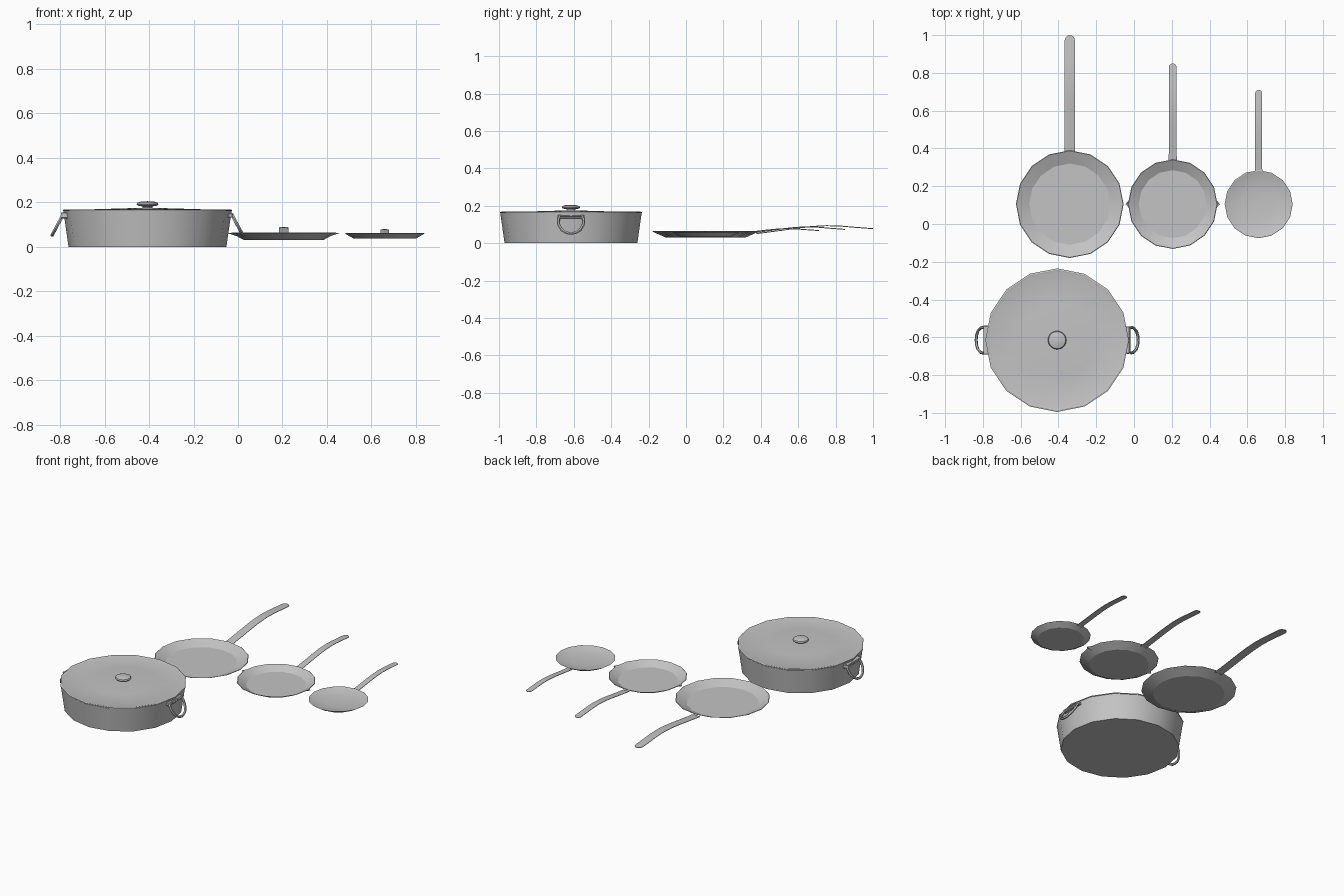
import bpy, bmesh, math

if "Cube" in bpy.data.objects:
    bpy.data.objects.remove(bpy.data.objects["Cube"])

steel = bpy.data.materials.new("brushed steel grey")
steel.diffuse_color = (0.55, 0.55, 0.55, 1)
steel.use_nodes = True
steel.node_tree.nodes["Principled BSDF"].inputs["Base Color"].default_value = steel.diffuse_color


def finish(name, bm, angle=None):
    """Turn a bmesh into a named steel object."""
    bmesh.ops.remove_doubles(bm, verts=bm.verts, dist=1e-5)
    bmesh.ops.recalc_face_normals(bm, faces=bm.faces)
    me = bpy.data.meshes.new(name)
    bm.to_mesh(me)
    bm.free()
    me.materials.append(steel)
    ob = bpy.data.objects.new(name, me)
    bpy.context.collection.objects.link(ob)
    if angle:
        bpy.ops.object.select_all(action='DESELECT')
        ob.select_set(True)
        bpy.context.view_layer.objects.active = ob
        bpy.ops.object.shade_smooth_by_angle(angle=math.radians(angle))
    return ob


def lathe(name, cx, cy, profile, n=16, angle=30):
    """Revolve an (r, z) profile about a vertical axis."""
    bm = bmesh.new()
    rings = []
    for r, z in profile:
        rings.append([bm.verts.new((cx + r * math.cos(2 * math.pi * i / n),
                                    cy + r * math.sin(2 * math.pi * i / n), z))
                      if r > 0 or i == 0 else None for i in range(n)])
    for a, b in zip(rings, rings[1:]):
        for i in range(n):
            j = (i + 1) % n
            quad = [a[i] or a[0], a[j] or a[0], b[j] or b[0], b[i] or b[0]]
            bm.faces.new(list(dict.fromkeys(quad)))
    return finish(name, bm, angle)


def handle(name, cx, y0, y1, half, k):
    """Thin, gently arched strip with a rounded tip."""
    path = [(0, .054), (.08, .060), (.2, .070), (.35, .083), (.48, .092), (.6, .096),
            (.72, .094), (.85, .087), (1, .080)]
    length = y1 - y0

    def height(t):
        for (ta, za), (tb, zb) in zip(path, path[1:]):
            if t <= tb + 1e-9:
                return .054 + k * (za + (zb - za) * (t - ta) / (tb - ta) - .054)
        return .054 + k * (path[-1][1] - .054)

    stations = [(t * length, half * (1.05 if t == 0 else 1)) for t, _ in path[:-1]]
    for a in (0, 30, 60, 80, 90):  # rounded end
        s = math.radians(a)
        stations.append((length - half * (1 - math.sin(s)), half * max(math.cos(s), .12)))
    bm = bmesh.new()
    prev = None
    for d, w in stations:
        z = height(d / length)
        ring = [bm.verts.new((cx + sx * w, y0 + d, z + dz))
                for sx, dz in ((-1, -.002), (0, 0), (1, -.002), (1, -.005), (0, -.004), (-1, -.005))]
        if prev:
            for i in range(6):
                j = (i + 1) % 6
                bm.faces.new((prev[i], prev[j], ring[j], ring[i]))
        else:
            bm.faces.new(ring)
        prev = ring
    bm.faces.new(prev)
    finish(name, bm, 35)


# Frying pans: name, centre x, rim radius, floor radius, handle tip y, half width, arch
PY = 0.105
for name, cx, R, F, tip, half, k in (
        ("large_pan", -0.34, .285, .215, 1.0, .027, 1.0),
        ("medium_pan", 0.205, .237, .180, .85, .021, .85),
        ("small_pan", 0.66, .180, .140, .71, .0185, .62)):
    if name == "small_pan":  # smooth dished inside
        prof = [(0, .037), (F, .037), (R, .060), (R - .004, .061),
                (F, .050), (F * .6, .044), (0, .041)]
        lathe(name, cx, PY, prof, 16, 30)
    else:
        prof = [(0, .031), (F, .031), (R, .062), (R - .003, .064), (F, .035), (0, .035)]
        lathe(name, cx, PY, prof, 16, 18)
    handle(name + "_handle", cx, PY + R - .012, tip, half, k)

# Pouring lips on the medium pan
for side, s in (("left", -1), ("right", 1)):
    bm = bmesh.new()
    a, b, c, d = [bm.verts.new((0.205 + s * r, PY + y, z)) for r, y, z in
                  ((.229, -.024, .064), (.229, .024, .064), (.250, 0, .061), (.205, 0, .046))]
    for f in ((a, c, d), (c, b, d)):
        bm.faces.new(f)
    finish(side + "_pouring_lip", bm)

# Pot, lid and knob
PX, PYY = -0.407, -0.615
lathe("pot_body", PX, PYY, [(0, 0), (.355, 0), (.378, .160), (.372, .160), (.350, .006), (0, .006)])
lathe("pot_lid", PX, PYY, [(0, .160), (.376, .160), (.380, .162), (.380, .166), (.372, .168),
                           (.362, .165), (.2, .170), (0, .176)], 16, 30)
lathe("lid_knob", PX, PYY, [(.030, .168), (.022, .176), (.024, .182), (.044, .185), (.049, .191),
                            (.045, .198), (.030, .203), (0, .205)], 20, 40)

# Hanging ring handles with their brackets
ring = [(-.060, 0), (-.068, .025), (-.065, .055), (-.048, .088), (-.024, .104), (0, .108),
        (.024, .104), (.048, .088), (.065, .055), (.068, .025), (.060, 0)]
for side, s in (("left", -1), ("right", 1)):
    cu = bpy.data.curves.new(side + "_ring_handle", 'CURVE')
    cu.dimensions = '3D'
    cu.bevel_depth = .008
    cu.bevel_resolution = 1
    sp = cu.splines.new('POLY')
    sp.points.add(len(ring) - 1)
    for p, (u, v) in zip(sp.points, ring):
        p.co = (PX + s * (.380 + v * .45), PYY + u, .144 - v * .85, 1)
    sp.use_cyclic_u = True
    cu.materials.append(steel)
    ob = bpy.data.objects.new(side + "_ring_handle", cu)
    bpy.context.collection.objects.link(ob)
    bpy.ops.object.select_all(action='DESELECT')
    ob.select_set(True)
    bpy.context.view_layer.objects.active = ob
    bpy.ops.object.convert(target='MESH')
    bpy.ops.object.shade_smooth_by_angle(angle=math.radians(50))

    # bracket plate on the pot wall
    bm = bmesh.new()
    bmesh.ops.create_cube(bm, size=1)
    for v in bm.verts:
        v.co = (PX + s * (.374 + v.co.x * .022), PYY + v.co.y * .145, .141 + v.co.z * .020)
    bmesh.ops.bevel(bm, geom=bm.edges[:], offset=.004, segments=1, affect='EDGES')
    finish(side + "_ring_bracket", bm)
